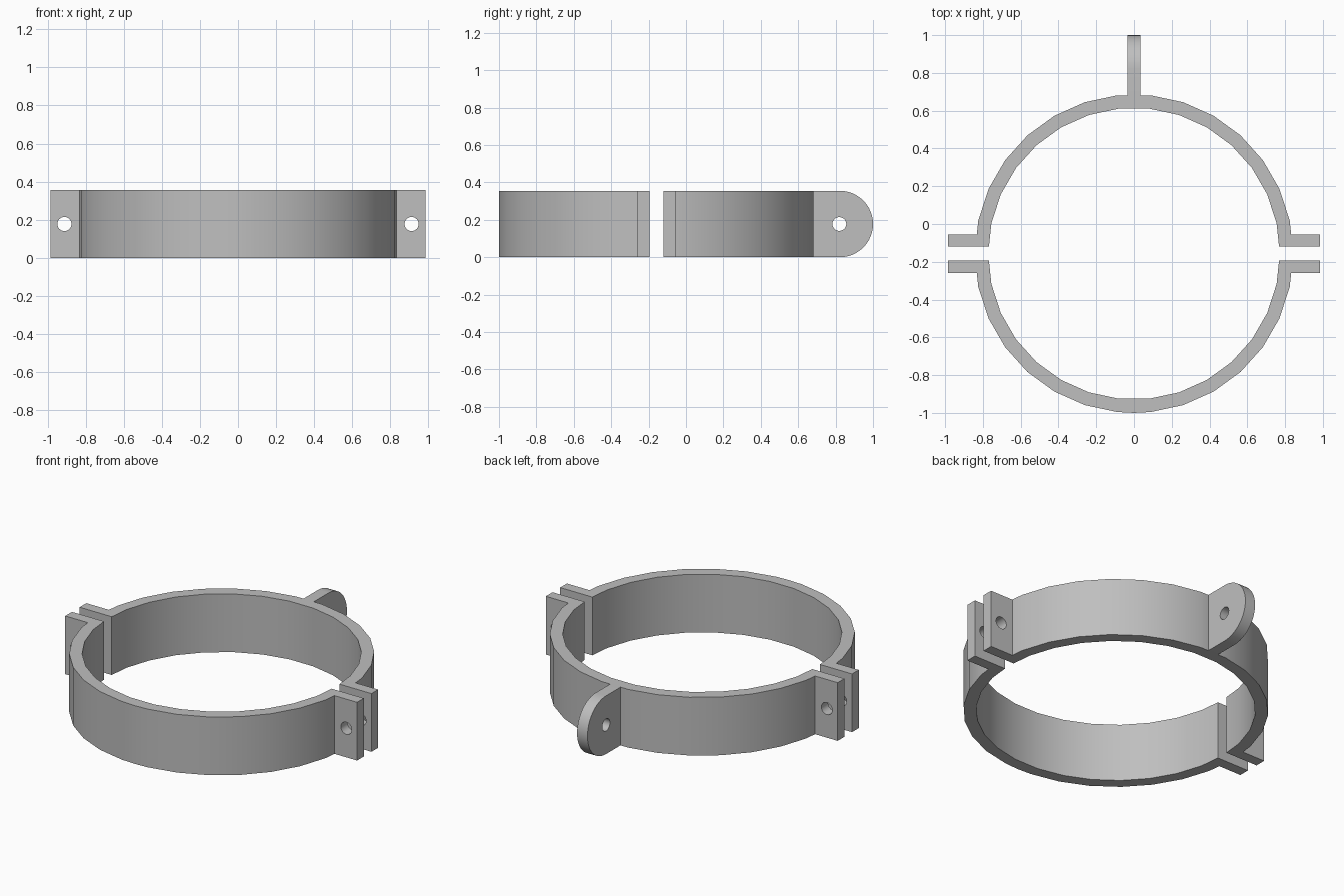
import bpy, bmesh
from math import sin, cos, pi, radians
from mathutils import Matrix, Vector

if "Cube" in bpy.data.objects:
    bpy.data.objects.remove(bpy.data.objects["Cube"])

HEIGHT = 0.355
MID = HEIGHT / 2
CENTRE_Y = -0.157
R_OUT, R_IN = 0.843, 0.772
GAP, TAB = 0.037, 0.102          # tab faces, measured from the split line
TAB_END, TAB_HOLE = 0.985, 0.912
HOLE_R = 0.037
LUG_HALF, LUG_START, LUG_HOLE_Y = 0.035, 0.65, 0.82

grey = bpy.data.materials.new("plain grey")
grey.use_nodes = True
colour = (0.52, 0.52, 0.52, 1)
grey.diffuse_color = colour
grey.node_tree.nodes["Principled BSDF"].inputs["Base Color"].default_value = colour


def prism(name, points, direction):
    """Extrude a closed outline of 3D points along a direction."""
    bm = bmesh.new()
    face = bm.faces.new([bm.verts.new(p) for p in points])
    new = bmesh.ops.extrude_face_region(bm, geom=[face])["geom"]
    verts = [g for g in new if isinstance(g, bmesh.types.BMVert)]
    bmesh.ops.translate(bm, verts=verts, vec=Vector(direction))
    bmesh.ops.recalc_face_normals(bm, faces=bm.faces)
    mesh = bpy.data.meshes.new(name)
    bm.to_mesh(mesh)
    bm.free()
    mesh.materials.append(grey)
    obj = bpy.data.objects.new(name, mesh)
    bpy.context.collection.objects.link(obj)
    return obj


def combine(obj, other, operation):
    """Apply a boolean and remove the helper."""
    mod = obj.modifiers.new("boolean", "BOOLEAN")
    mod.operation, mod.object, mod.solver = operation, other, "EXACT"
    bpy.ops.object.select_all(action="DESELECT")
    bpy.context.view_layer.objects.active = obj
    obj.select_set(True)
    bpy.ops.object.modifier_apply(modifier=mod.name)
    bpy.data.objects.remove(other)


def drill(obj, place, axis):
    """Cut a round bolt hole along an axis."""
    turn = Matrix.Rotation(pi / 2, 3, "Y" if axis == "X" else "X")
    ring = [turn @ Vector((HOLE_R * cos(a), HOLE_R * sin(a), -0.1)) + Vector(place)
            for a in (2 * pi * i / 24 for i in range(24))]
    cutter = prism("hole_cutter", ring, turn @ Vector((0, 0, 0.2)))
    cutter.hide_render = True
    combine(obj, cutter, "DIFFERENCE")


def edge_x(radius, y):
    """Where the first facet of the ring crosses a given depth."""
    a = radians(12)
    return radius - radius * (1 - cos(a)) * y / (radius * sin(a))


def half_clamp(name, side):
    """Half ring with a bolting tab at each end."""
    angles = list(range(12, 180, 12))
    outer = sorted(angles + [90]) if side < 0 else angles
    arc = lambda r, degs: [(r * cos(radians(d)), r * sin(radians(d))) for d in degs]
    tab = [(edge_x(R_IN, GAP), GAP), (TAB_END, GAP), (TAB_END, TAB),
           (edge_x(R_OUT, TAB), TAB)]
    outline = (tab + arc(R_OUT, outer) + [(-x, y) for x, y in reversed(tab)]
               + arc(R_IN, reversed(angles)))
    obj = prism(name, [(x, CENTRE_Y + side * y, 0) for x, y in outline], (0, 0, HEIGHT))
    for sx in (-1, 1):
        drill(obj, (sx * TAB_HOLE, CENTRE_Y + side * (GAP + TAB) / 2, MID), "Y")
    return obj


front = half_clamp("front_half_clamp", -1)
back = half_clamp("back_half_clamp", 1)

# Rounded mounting lug behind the back half
tip = [(1 - MID + MID * cos(a), MID + MID * sin(a))
       for a in (-pi / 2 + pi * i / 24 for i in range(25))]
lug_outline = [(LUG_START, 0)] + tip + [(LUG_START, HEIGHT)]
lug = prism("lug", [(-LUG_HALF, y, z) for y, z in lug_outline], (2 * LUG_HALF, 0, 0))
combine(back, lug, "UNION")
drill(back, (0, LUG_HOLE_Y, MID), "X")

# Smooth curved walls with crisp corners
for obj in (front, back):
    bpy.ops.object.select_all(action="DESELECT")
    bpy.context.view_layer.objects.active = obj
    obj.select_set(True)
    bpy.ops.object.shade_smooth_by_angle(angle=radians(30))
